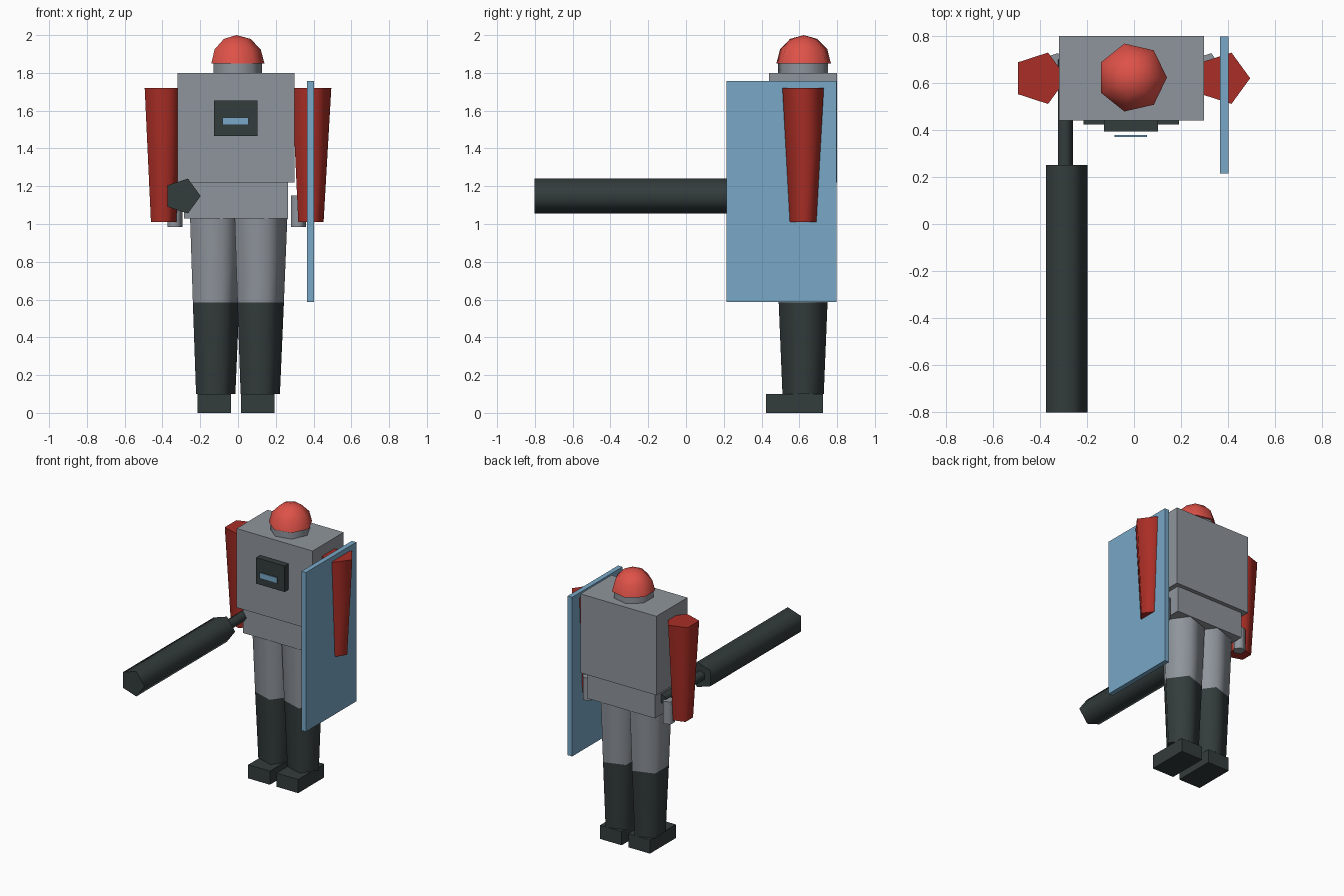
import bpy, bmesh
from math import cos, sin, pi, radians
from mathutils import Matrix

cube = bpy.data.objects.get("Cube")
if cube:
    bpy.data.objects.remove(cube)


def material(name, rgb):
    m = bpy.data.materials.new(name)
    m.use_nodes = True
    m.diffuse_color = (*rgb, 1)
    m.node_tree.nodes["Principled BSDF"].inputs["Base Color"].default_value = (*rgb, 1)
    return m


GREY = material("grey", (0.275, 0.30, 0.333))
DARK = material("dark_charcoal", (0.034, 0.045, 0.045))
BLUE = material("light_blue", (0.188, 0.392, 0.565))
RED = material("deep_red", (0.402, 0.027, 0.019))
BRIGHT = material("bright_red", (0.73, 0.084, 0.065))


def finish(name, bm, mat, smooth=False):
    bmesh.ops.recalc_face_normals(bm, faces=bm.faces)
    mesh = bpy.data.meshes.new(name)
    bm.to_mesh(mesh)
    bm.free()
    mesh.materials.append(mat)
    ob = bpy.data.objects.new(name, mesh)
    bpy.context.collection.objects.link(ob)
    if smooth:
        bpy.ops.object.select_all(action="DESELECT")
        ob.select_set(True)
        bpy.context.view_layer.objects.active = ob
        bpy.ops.object.shade_smooth_by_angle(angle=radians(80))
    return ob


def box(name, mat, xs, ys, zs):
    """Box between pairs of x, y and z limits."""
    bm = bmesh.new()
    bmesh.ops.create_cube(bm, size=1)
    for v in bm.verts:
        v.co = [lim[0] if c < 0 else lim[1] for c, lim in zip(v.co, (xs, ys, zs))]
    return finish(name, bm, mat)


def loft(name, mat, sides, x, y, rings, z=0, forward=False):
    """Polygon rings (radius, height) joined; forward turns the axis to -y."""
    bm = bmesh.new()
    loops = []
    for r, h in rings:
        loops.append([bm.verts.new((r * cos(2 * pi * i / sides),
                                    r * sin(2 * pi * i / sides), h))
                      for i in range(sides)])
    for a, b in zip(loops, loops[1:]):
        for i in range(sides):
            j = (i + 1) % sides
            bm.faces.new((a[i], a[j], b[j], b[i]))
    bm.faces.new(loops[0])
    if rings[-1][0] > 0:
        bm.faces.new(loops[-1])
    bmesh.ops.remove_doubles(bm, verts=bm.verts, dist=0.0001)
    turn = Matrix.Rotation(pi / 2, 4, "X") if forward else Matrix()
    bm.transform(Matrix.Translation((x, y, z)) @ turn)
    return finish(name, bm, mat, smooth=True)


MID, DEPTH = -0.011, 0.62  # centre line of the body

# Body
box("torso", GREY, (-0.32, 0.298), (0.44, 0.80), (1.22, 1.80))
box("hips", GREY, (-0.287, 0.265), (0.47, 0.77), (1.03, 1.22))
box("chest_panel", DARK, (-0.128, 0.103), (0.393, 0.44), (1.465, 1.655))
box("chest_display", BLUE, (-0.083, 0.056), (0.37, 0.379), (1.523, 1.565))

# Head
loft("neck", GREY, 7, MID + 0.003, DEPTH, [(0.136, 1.80), (0.136, 1.85)])
dome = [(0.148 * cos(k * pi / 6), 1.85 + 0.15 * sin(k * pi / 6)) for k in range(3)]
loft("helmet", BRIGHT, 7, MID + 0.003, DEPTH + 0.003, dome + [(0, 2.0)])

# Limbs
for side, s in (("left", 1), ("right", -1)):
    loft(side + "_arm", RED, 5, MID + s * 0.39, DEPTH, [(0.074, 1.01), (0.115, 1.72)])
    loft(side + "_hand", GREY, 5, MID + s * 0.326, 0.685, [(0.044, 0.985), (0.044, 1.15)])
    leg_x = MID + s * 0.118
    loft(side + "_upper_leg", GREY, 5, leg_x, DEPTH, [(0.136, 0.585), (0.154, 1.03)])
    loft(side + "_lower_leg", DARK, 5, leg_x, DEPTH, [(0.115, 0.10), (0.136, 0.585)])
    shoe_x = MID + s * 0.115
    box(side + "_shoe", DARK, (shoe_x - 0.088, shoe_x + 0.088), (0.424, 0.724), (0, 0.10))

# Shield on the left arm
box("shield", BLUE, (0.366, 0.402), (0.214, 0.798), (0.587, 1.756))

# Baton held forward in the right hand
loft("baton_handle", DARK, 5, -0.295, 0.70, [(0.036, 0), (0.036, 0.46)], 1.148, True)
loft("baton", DARK, 5, -0.295, 0.25, [(0.097, 0), (0.097, 1.052)], 1.148, True)
